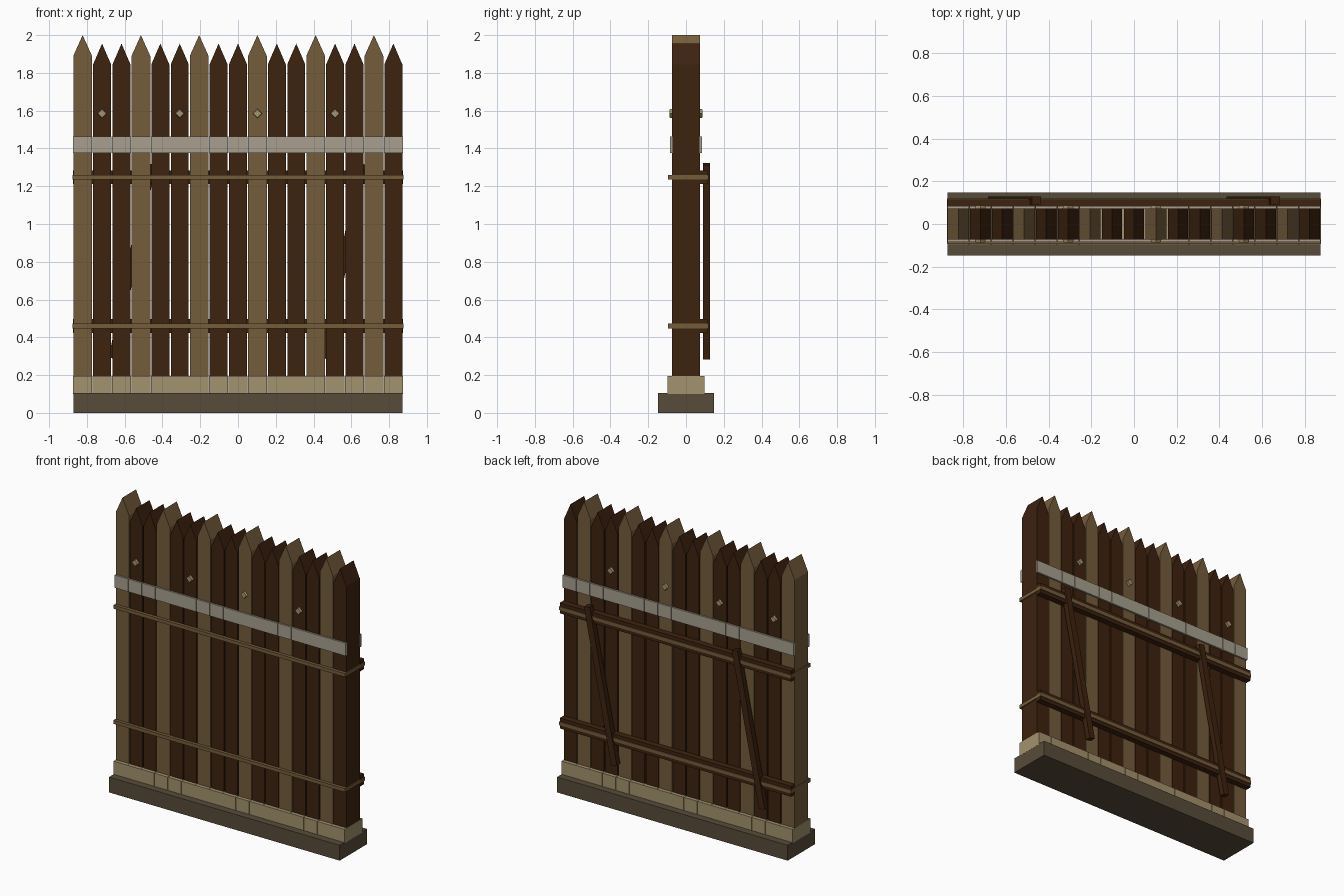
import bpy, bmesh, math
from mathutils import Matrix, Vector

if "Cube" in bpy.data.objects:
    bpy.data.objects.remove(bpy.data.objects["Cube"])


def material(name, r, g, b):
    lin = [((c / 255 + 0.055) / 1.055) ** 2.4 for c in (r, g, b)]
    m = bpy.data.materials.new(name)
    m.diffuse_color = (*lin, 1)
    m.use_nodes = True
    m.node_tree.nodes["Principled BSDF"].inputs["Base Color"].default_value = m.diffuse_color
    return m


DARK = material("dark wood", 61, 34, 15)
LIGHT = material("light wood", 117, 93, 59)
STONE = material("pale stone", 164, 146, 109)
BASE = material("grey brown base", 88, 76, 58)
PLATE = material("pale plate", 168, 160, 143)


def finish(name, bm, mat):
    bmesh.ops.recalc_face_normals(bm, faces=bm.faces)
    me = bpy.data.meshes.new(name)
    bm.to_mesh(me)
    bm.free()
    me.materials.append(mat)
    ob = bpy.data.objects.new(name, me)
    bpy.context.collection.objects.link(ob)
    return ob


def box(name, mat, x, y, z, tilt=0):
    """Box from (min, max) ranges, optionally tilted about y through its middle."""
    bm = bmesh.new()
    mid = Vector([(r[0] + r[1]) / 2 for r in (x, y, z)])
    size = [r[1] - r[0] for r in (x, y, z)]
    mat4 = Matrix.Translation(mid) @ Matrix.Rotation(tilt, 4, 'Y') @ Matrix.Diagonal((*size, 1))
    bmesh.ops.create_cube(bm, size=1, matrix=mat4)
    return finish(name, bm, mat)


def plank(name, mat, x, half, shoulder, peak):
    """Pointed pale: front outline pushed back through the thickness."""
    bm = bmesh.new()
    outline = [(-half, 0.1), (half, 0.1), (half, shoulder), (0, peak), (-half, shoulder)]
    face = bm.faces.new([bm.verts.new((x + px, -0.073, pz)) for px, pz in outline])
    new = bmesh.ops.extrude_face_region(bm, geom=[face])["geom"]
    bmesh.ops.translate(bm, vec=(0, 0.146, 0),
                        verts=[v for v in new if isinstance(v, bmesh.types.BMVert)])
    return finish(name, bm, mat)


def loop_band(name, mat, z0, z1):
    """Thin rectangular hoop around the planks and rail."""
    bm = bmesh.new()
    rings = []
    for x, y0, y1, z in ((0.876, -0.094, 0.119, z0), (0.876, -0.094, 0.119, z1),
                         (0.866, -0.072, 0.1, z1), (0.866, -0.072, 0.1, z0)):
        rings.append([bm.verts.new(p) for p in
                      ((-x, y0, z), (x, y0, z), (x, y1, z), (-x, y1, z))])
    for a in range(4):
        for i in range(4):
            j, b = (i + 1) % 4, (a + 1) % 4
            bm.faces.new((rings[a][i], rings[a][j], rings[b][j], rings[b][i]))
    return finish(name, bm, mat)


# Base slab
box("base_slab", BASE, (-0.872, 0.872), (-0.147, 0.147), (0, 0.105))

# Pales with their stone footing blocks and cross plates
PITCH = 0.1028
for i in range(17):
    x = (i - 8) * PITCH
    if i % 3 == 0:
        plank(f"tall_plank_{i}", LIGHT, x, 0.0495, 1.89, 2.0)
    else:
        plank(f"short_plank_{i}", DARK, x, 0.0475, 1.845, 1.955)
    span = (x - 0.0505, x + 0.0505)
    box(f"footing_block_{i}", STONE, span, (-0.098, 0.098), (0.1, 0.195))
    for side, y in (("front", (-0.085, -0.072)), ("back", (0.072, 0.085))):
        box(f"{side}_plate_{i}", PLATE, span, y, (1.375, 1.462))

# Diamond studs on both faces
for i in (1, 5, 9, 13):
    for side, s in (("front", -1), ("back", 1)):
        bm = bmesh.new()
        bmesh.ops.create_cone(
            bm, cap_ends=True, segments=4, radius1=0.026, radius2=0.022, depth=0.016,
            matrix=Matrix.Translation(((i - 8) * PITCH, s * 0.079, 1.585))
            @ Matrix.Rotation(-s * math.pi / 2, 4, 'X'))
        for v in bm.verts:  # turn the diamond so its points lie on x and z
            dx, dz = v.co.x - (i - 8) * PITCH, v.co.z - 1.585
            r, a = math.hypot(dx, dz), math.atan2(dz, dx)
            a = round(a / (math.pi / 2) - 1e-3) * math.pi / 2 if abs(dx * dz) < 1e-7 else a + math.pi / 4
            v.co.x, v.co.z = (i - 8) * PITCH + r * math.cos(a), 1.585 + r * math.sin(a)
        finish(f"{side}_stud_{i}", bm, STONE)

# Back rails with hoops
for name, z in (("lower", 0.46), ("upper", 1.247)):
    box(f"{name}_rail", DARK, (-0.874, 0.874), (0.072, 0.114), (z - 0.036, z + 0.036))
    loop_band(f"{name}_hoop", LIGHT, z - 0.012, z + 0.012)

# Leaning braces on the back
for name, x in (("left", -0.56), ("right", 0.558)):
    box(f"{name}_brace", DARK, (x - 0.022, x + 0.022), (0.091, 0.128),
        (0.803 - 0.525, 0.803 + 0.525), tilt=math.atan(0.2))
